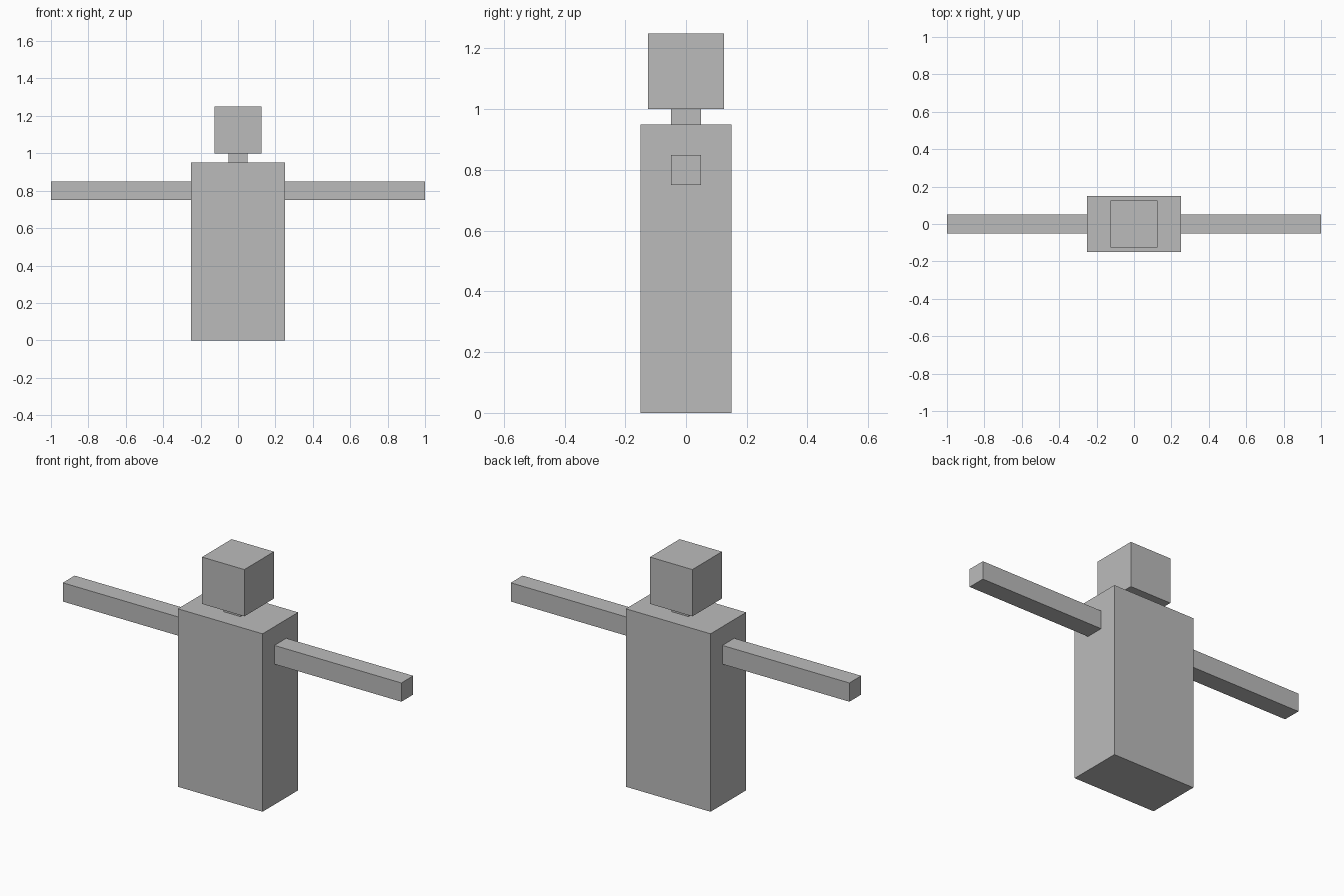
import bpy

if "Cube" in bpy.data.objects:
    bpy.data.objects.remove(bpy.data.objects["Cube"])

# One plain grey for the whole figure
grey = bpy.data.materials.new("plain_grey")
grey.diffuse_color = (0.5, 0.5, 0.5, 1.0)
grey.use_nodes = True
grey.node_tree.nodes["Principled BSDF"].inputs["Base Color"].default_value = grey.diffuse_color


def box(name, low, high):
    """Axis-aligned box between two corners."""
    centre = [(a + b) / 2 for a, b in zip(low, high)]
    bpy.ops.mesh.primitive_cube_add(size=1, location=centre)
    obj = bpy.context.object
    obj.name = name
    obj.scale = [b - a for a, b in zip(low, high)]
    bpy.ops.object.transform_apply(location=False, rotation=False, scale=True)
    obj.data.materials.append(grey)
    return obj


# Body, neck and head stacked upwards
box("body", (-0.25, -0.15, 0.0), (0.25, 0.15, 0.95))
box("neck", (-0.05, -0.05, 0.95), (0.05, 0.05, 1.0))
box("head", (-0.125, -0.125, 1.0), (0.125, 0.125, 1.25))

# Arms stretched out to both sides
box("left_arm", (-1.0, -0.05, 0.75), (-0.25, 0.05, 0.85))
box("right_arm", (0.25, -0.05, 0.75), (1.0, 0.05, 0.85))
